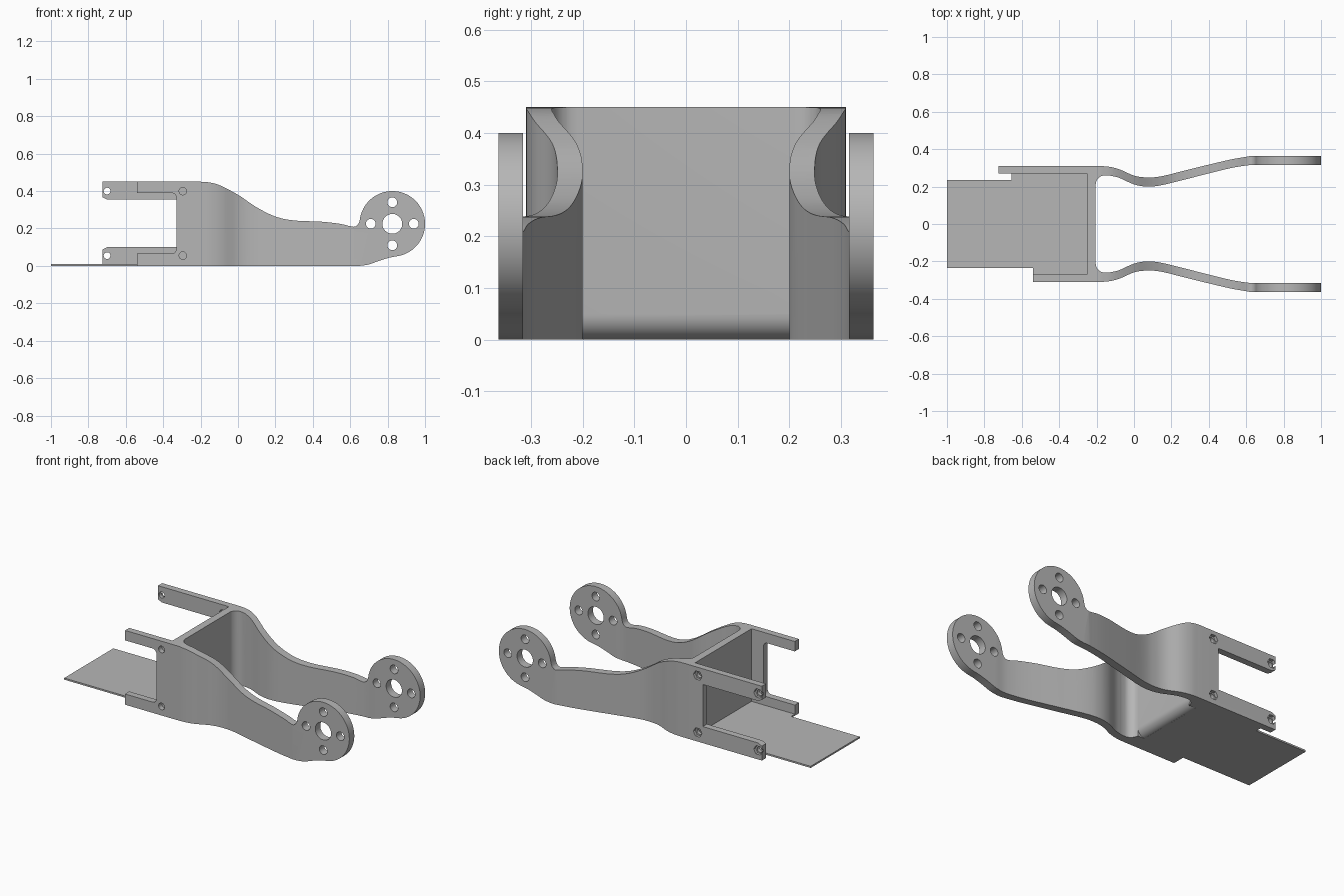
import bpy, bmesh, math
from mathutils import Vector

cube = bpy.data.objects.get("Cube")
if cube:
    bpy.data.objects.remove(cube, do_unlink=True)

grey = bpy.data.materials.new("plain grey")
grey.use_nodes = True
colour = (0.47, 0.47, 0.47, 1)
grey.diffuse_color = colour
grey.node_tree.nodes["Principled BSDF"].inputs["Base Color"].default_value = colour


def spline(points, steps=8):
    """Smooth curve through the points."""
    p = [Vector(q) for q in points]
    p = [2 * p[0] - p[1]] + p + [2 * p[-1] - p[-2]]
    out = []
    for a, b, c, d in zip(p, p[1:], p[2:], p[3:]):
        for i in range(steps):
            t = i / steps
            out.append(0.5 * (2 * b + (c - a) * t + (2 * a - 5 * b + 4 * c - d) * t**2
                              + (3 * b - a - 3 * c + d) * t**3))
    return [tuple(v) for v in out + [p[-2]]]


def arc(cx, cy, r, start, end, n=12):
    angles = [math.radians(start + (end - start) * i / n) for i in range(n + 1)]
    return [(cx + r * math.cos(a), cy + r * math.sin(a)) for a in angles]


def prism(name, outline, axis, lo, hi):
    """Extrude an xy outline along z, or an xz outline along y."""
    bm = bmesh.new()
    place = (lambda a, b, h: (a, b, h)) if axis == "z" else (lambda a, b, h: (a, h, b))
    face = bm.faces.new([bm.verts.new(place(a, b, lo)) for a, b in outline])
    top = bmesh.ops.extrude_face_region(bm, geom=[face])["geom"]
    shift = Vector(place(0, 0, hi - lo))
    bmesh.ops.translate(bm, vec=shift, verts=[v for v in top if isinstance(v, bmesh.types.BMVert)])
    bmesh.ops.recalc_face_normals(bm, faces=bm.faces)
    mesh = bpy.data.meshes.new(name)
    bm.to_mesh(mesh)
    bm.free()
    mesh.materials.append(grey)
    obj = bpy.data.objects.new(name, mesh)
    bpy.context.collection.objects.link(obj)
    return obj


def carve(obj, cutter, operation="DIFFERENCE"):
    mod = obj.modifiers.new("carve", "BOOLEAN")
    mod.operation, mod.solver, mod.object = operation, "EXACT", cutter
    bpy.context.view_layer.update()
    graph = bpy.context.evaluated_depsgraph_get()
    mesh = bpy.data.meshes.new_from_object(obj.evaluated_get(graph))
    obj.modifiers.clear()
    obj.data = mesh
    bpy.data.objects.remove(cutter, do_unlink=True)


def hole(x, z, r, lo, hi, sides=32):
    carve(frame, prism("hole_cutter", arc(x, z, r, 0, 360, sides)[:-1], "y", lo, hi))


def rect(x0, x1, z0, z1):
    return [(x0, z0), (x1, z0), (x1, z1), (x0, z1)]


# Plan of the frame: cross wall, curved arms and rear fingers, mirrored
inner = arc(-0.155, 0.21, 0.05, 180, 90, 8) + spline(
    [(-0.13, 0.259), (-0.08, 0.247), (0, 0.212), (0.07, 0.2), (0.15, 0.208),
     (0.3, 0.245), (0.5, 0.295), (0.62, 0.315), (0.7, 0.315)])
outer = spline(
    [(0.62, 0.363), (0.5, 0.341), (0.3, 0.293), (0.15, 0.256), (0.07, 0.249),
     (0, 0.259), (-0.08, 0.293), (-0.14, 0.307), (-0.2, 0.31)])
half = inner + [(1.05, 0.315), (1.05, 0.363)] + outer + [
    (-0.725, 0.31), (-0.725, 0.27), (-0.25, 0.27)]
plan = half + [(x, -y) for x, y in reversed(half)]
frame = prism("arm_frame", plan, "z", -0.1, 0.6)

# Side profile with the round motor mounts
underside = spline([(0.65, 0), (0.7, 0.008), (0.76, 0.029), (0.81, 0.044), (0.855, 0.0526)], 5)
top = spline([(0.65, 0.24), (0.642, 0.222), (0.625, 0.21), (0.6, 0.212), (0.55, 0.224),
              (0.45, 0.236), (0.3, 0.243), (0.2, 0.264), (0.1, 0.313), (0, 0.38),
              (-0.1, 0.432), (-0.16, 0.447), (-0.2, 0.45)], 6)
side = [(-0.8, 0)] + underside + arc(0.825, 0.225, 0.175, -76, 172, 64) + top + [(-0.8, 0.45)]
carve(frame, prism("side_cutter", side, "y", -0.5, 0.5), "INTERSECT")

# Windows between the fingers
window = [(-0.8, 0.1), (-0.71, 0.1), (-0.33, 0.1), (-0.33, 0.355), (-0.8, 0.355)]
carve(frame, prism("window_cutter", window, "y", -0.5, 0.5))
slot = [(-0.8, 0.065)] + arc(-0.355, 0.09, 0.025, -90, 0, 6) + arc(
    -0.355, 0.365, 0.025, 0, 90, 6) + [(-0.8, 0.39)]
carve(frame, prism("slot_cutter", slot, "y", -0.5, -0.1))
carve(frame, prism("finger_cutter", rect(-0.8, -0.54, -0.1, 0.6), "y", -0.5, -0.1))
for tip in ([(-0.73, 0.37), (-0.69, 0.35), (-0.73, 0.35)],
            [(-0.73, 0.085), (-0.73, 0.105), (-0.69, 0.105)]):
    carve(frame, prism("chamfer_cutter", tip, "y", 0.1, 0.5))

# Rounded lower edge of the cross wall
edge = arc(-0.255, 0.05, 0.05, -90, 0, 10) + [(-0.195, 0.05), (-0.195, -0.02), (-0.255, -0.02)]
carve(frame, prism("edge_cutter", edge, "y", -0.212, 0.212))

# Screw holes with nut recesses on the left-hand fingers, blind holes opposite
for z in (0.055, 0.4):
    hole(-0.295, z, 0.02, -0.4, -0.28)
    for x in (-0.7, -0.295):
        hole(x, z, 0.018, 0.2, 0.4)
        hole(x, z, 0.029, 0.292, 0.4, 6)

# Motor mount holes
hole(0.825, 0.225, 0.053, -0.5, 0.5, 40)
for k in range(4):
    a = k * math.pi / 2
    hole(0.825 + 0.115 * math.cos(a), 0.225 + 0.115 * math.sin(a), 0.026, -0.5, 0.5)

# Thin floor plate
floor = [(-1, -0.235), (-0.54, -0.235), (-0.54, -0.27), (-0.25, -0.27),
         (-0.25, 0.27), (-0.655, 0.27), (-0.655, 0.235), (-1, 0.235)]
prism("floor_plate", floor, "z", 0, 0.01)

# Smooth the curved walls, keep the edges sharp
bpy.ops.object.select_all(action="DESELECT")
frame.select_set(True)
bpy.context.view_layer.objects.active = frame
bpy.ops.object.shade_smooth_by_angle(angle=math.radians(30))
